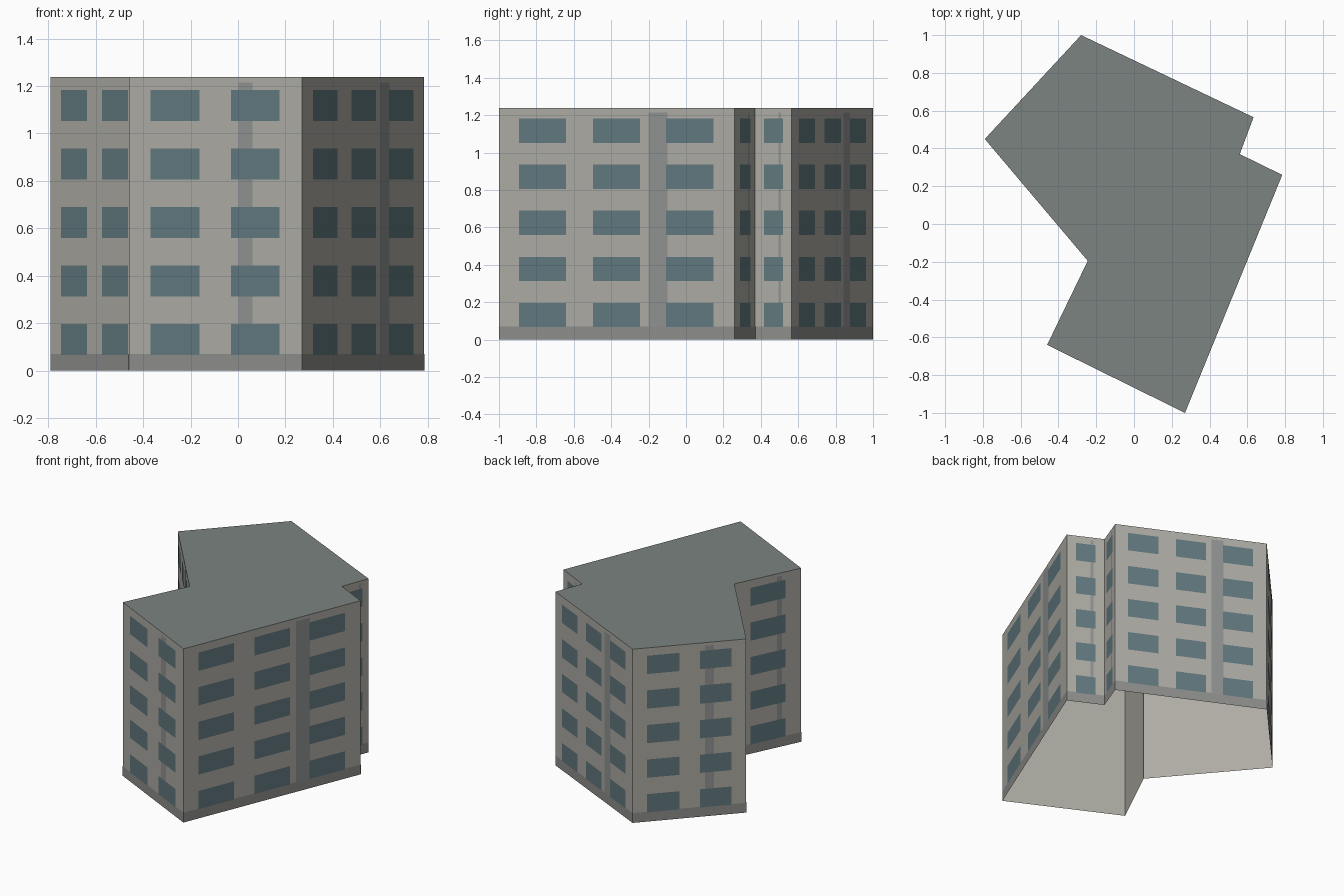
import bpy, bmesh
from mathutils import Vector

if "Cube" in bpy.data.objects:
    bpy.data.objects.remove(bpy.data.objects["Cube"])

HEIGHT = 1.237
FLOORS = 5
STOREY = 0.2465

# footprint, counter-clockwise, with window columns on the wall starting at each corner
CORNERS = [
    (-0.46, -0.64, 2), (0.27, -1.0, 3), (0.785, 0.26, 1), (0.56, 0.37, 1),
    (0.633, 0.565, 3), (-0.28, 1.0, 2), (-0.79, 0.45, 3), (-0.245, -0.195, 1),
]
# window spans as fractions of the wall length
SPANS = {
    1: [(0.24, 0.76)],
    2: [(0.125, 0.41), (0.59, 0.87)],
    3: [(0.085, 0.285), (0.4, 0.6), (0.71, 0.91)],
}


def material(name, rgb):
    mat = bpy.data.materials.new(name)
    mat.diffuse_color = (*rgb, 1)
    mat.use_nodes = True
    mat.node_tree.nodes["Principled BSDF"].inputs["Base Color"].default_value = mat.diffuse_color
    return mat


def make_object(name, bm, mat):
    mesh = bpy.data.meshes.new(name)
    bm.to_mesh(mesh)
    bm.free()
    mesh.materials.append(mat)
    obj = bpy.data.objects.new(name, mesh)
    bpy.context.collection.objects.link(obj)
    return obj


def panel(bm, wall, f0, f1, z0, z1, offset):
    """Flat rectangle lying just outside a wall."""
    a, b = wall
    d = b - a
    out = Vector((d.y, -d.x, 0)).normalized() * offset
    points = [(f0, z0), (f1, z0), (f1, z1), (f0, z1)]
    bm.faces.new([bm.verts.new(a + d * f + out + Vector((0, 0, z))) for f, z in points])


points = [Vector((x, y, 0)) for x, y, _ in CORNERS]
walls = [(p, points[(i + 1) % len(points)]) for i, p in enumerate(points)]

wall_bm, roof_bm = bmesh.new(), bmesh.new()
window_bm, stripe_bm, plinth_bm = bmesh.new(), bmesh.new(), bmesh.new()

# outer walls (open underneath), plinth band, vertical stripes and windows
for wall, (_, _, columns) in zip(walls, CORNERS):
    panel(wall_bm, wall, 0, 1, 0, HEIGHT, 0)
    panel(plinth_bm, wall, 0, 1, 0, 0.07, 0.001)
    panel(stripe_bm, wall, 0.635, 0.715, 0.07, 1.215, 0.001)
    for floor in range(FLOORS):
        z = 0.066 + floor * STOREY
        for f0, f1 in SPANS[columns]:
            panel(window_bm, wall, f0, f1, z, z + 0.13, 0.002)
bmesh.ops.remove_doubles(wall_bm, verts=wall_bm.verts, dist=1e-5)

# flat roof
roof_bm.faces.new([roof_bm.verts.new(p + Vector((0, 0, HEIGHT))) for p in points])

make_object("walls", wall_bm, material("wall_plaster", (0.42, 0.41, 0.37)))
make_object("roof", roof_bm, material("roof_grey", (0.20, 0.23, 0.22)))
make_object("windows", window_bm, material("window_glass", (0.12, 0.19, 0.21)))
make_object("wall_stripes", stripe_bm, material("stripe_grey", (0.28, 0.29, 0.285)))
make_object("plinth", plinth_bm, material("plinth_grey", (0.27, 0.27, 0.26)))
